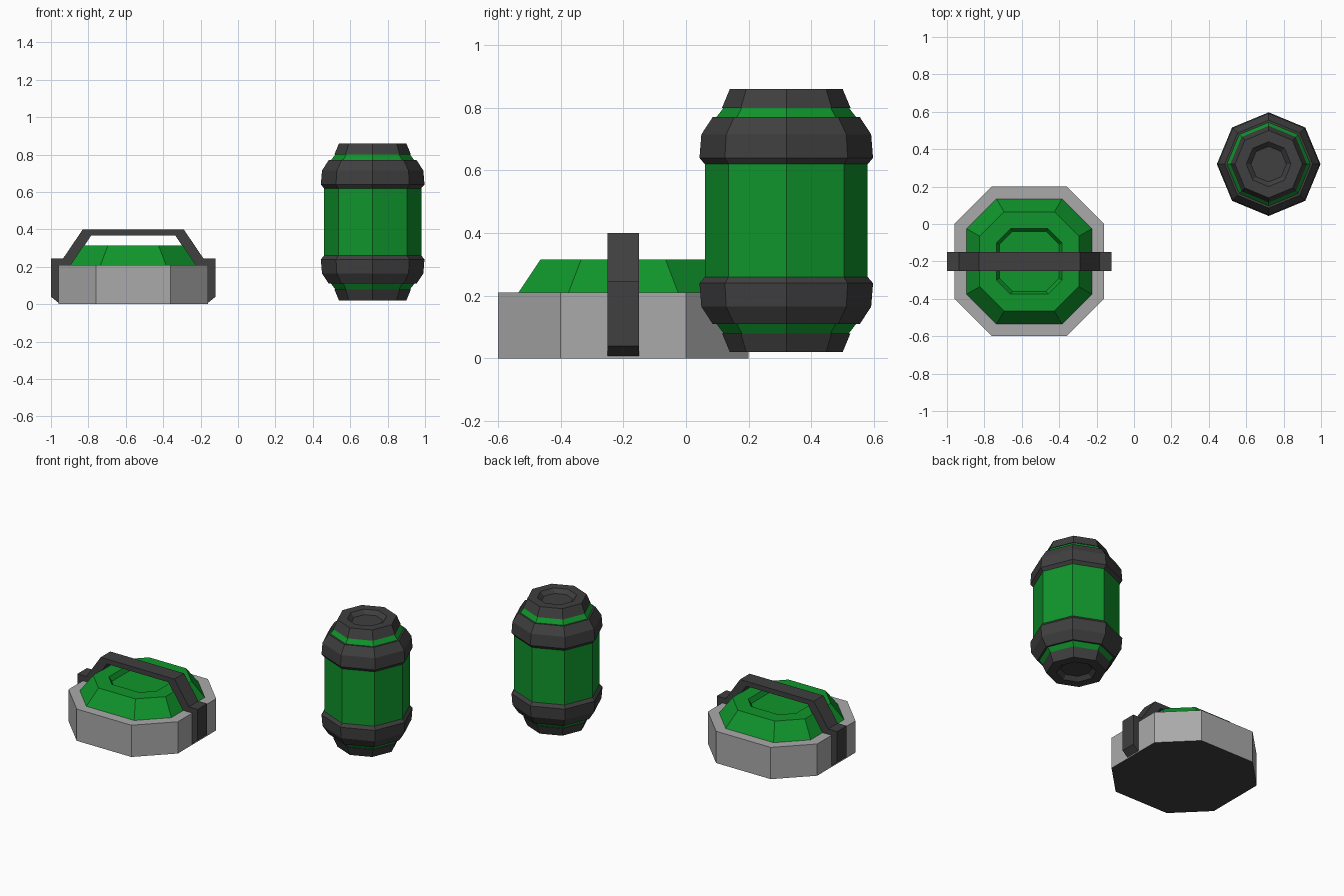
import bpy, bmesh, math

if "Cube" in bpy.data.objects:
    bpy.data.objects.remove(bpy.data.objects["Cube"])


def material(name, rgb):
    m = bpy.data.materials.new(name)
    m.diffuse_color = (*rgb, 1)
    m.use_nodes = True
    m.node_tree.nodes["Principled BSDF"].inputs["Base Color"].default_value = m.diffuse_color
    return m


GREEN = material("green", (0.005, 0.30, 0.025))
DARK = material("dark", (0.05, 0.05, 0.05))
GREY = material("grey", (0.4, 0.4, 0.4))


def finish(name, bm, mats, location):
    bmesh.ops.recalc_face_normals(bm, faces=bm.faces)
    mesh = bpy.data.meshes.new(name)
    bm.to_mesh(mesh)
    bm.free()
    for m in mats:
        mesh.materials.append(m)
    ob = bpy.data.objects.new(name, mesh)
    ob.location = location
    bpy.context.collection.objects.link(ob)
    return ob


def loft(name, rings, mats, slots, location, caps):
    """Skin a stack of rings; caps = material slots for (first, last) or None."""
    bm = bmesh.new()
    loops = [[bm.verts.new(p) for p in ring] for ring in rings]
    n = len(loops[0])
    for a, b, slot in zip(loops, loops[1:], slots):
        for i in range(n):
            j = (i + 1) % n
            bm.faces.new((a[i], a[j], b[j], b[i])).material_index = slot
    for loop, slot in ((loops[0], caps[0]), (loops[-1], caps[1])):
        if slot is not None:
            bm.faces.new(loop).material_index = slot
    return finish(name, bm, mats, location)


def chamfered_square(h, e, z):
    return [(h, -e, z), (h, e, z), (e, h, z), (-e, h, z),
            (-h, e, z), (-h, -e, z), (-e, -h, z), (e, -h, z)]


def octagon(r, z):
    return [(r * math.cos(i * math.pi / 4), r * math.sin(i * math.pi / 4), z)
            for i in range(8)]


CASE = (-0.56, -0.2, 0)

# Grey case base with dark underside and open rim
loft("case_base",
     [chamfered_square(*r) for r in ((0.4, 0.2, 0), (0.4, 0.2, 0.21), (0.335, 0.175, 0.21))],
     [GREY, DARK], [0, 0], CASE, (1, None))

# Green sloped lid with shallow recess
loft("case_lid",
     [chamfered_square(*r) for r in ((0.335, 0.175, 0.21), (0.265, 0.135, 0.315),
                                     (0.175, 0.1, 0.315), (0.16, 0.09, 0.285))],
     [GREEN], [0, 0, 0], CASE, (None, 0))

# Dark strap: half profile mirrored across the case, given depth along y
half = [(0.39, 0), (0.44, 0.04), (0.44, 0.245), (0.375, 0.245), (0.27, 0.40)]
inner = [(0.225, 0.368), (0.33, 0.21), (0.39, 0.21)]
outline = (half + [(-x, z) for x, z in reversed(half)]
           + [(-x, z) for x, z in reversed(inner)] + inner)
loft("case_strap", [[(x, y, z) for x, z in outline] for y in (-0.05, 0.05)],
     [DARK], [0], CASE, (0, 0))

# Canister: upper half profile (radius, height above middle, slot of the segment
# that follows); 0 = green, 1 = dark. The lower half is its mirror image.
upper = [(0.26, 0.18, 1), (0.277, 0.20, 1), (0.271, 0.275, 1), (0.235, 0.33, 1),
         (0.223, 0.33, 0), (0.20, 0.36, 1), (0.205, 0.36, 1), (0.18, 0.42, 1),
         (0.12, 0.42, 1), (0.095, 0.395, 1)]
rings = ([octagon(r, -z) for r, z, _ in reversed(upper)]
         + [octagon(r, z) for r, z, _ in upper])
up_slots = [s for _, _, s in upper[:-1]]
loft("canister", rings, [GREEN, DARK], up_slots[::-1] + [0] + up_slots,
     (0.72, 0.32, 0.44), (1, 1))
